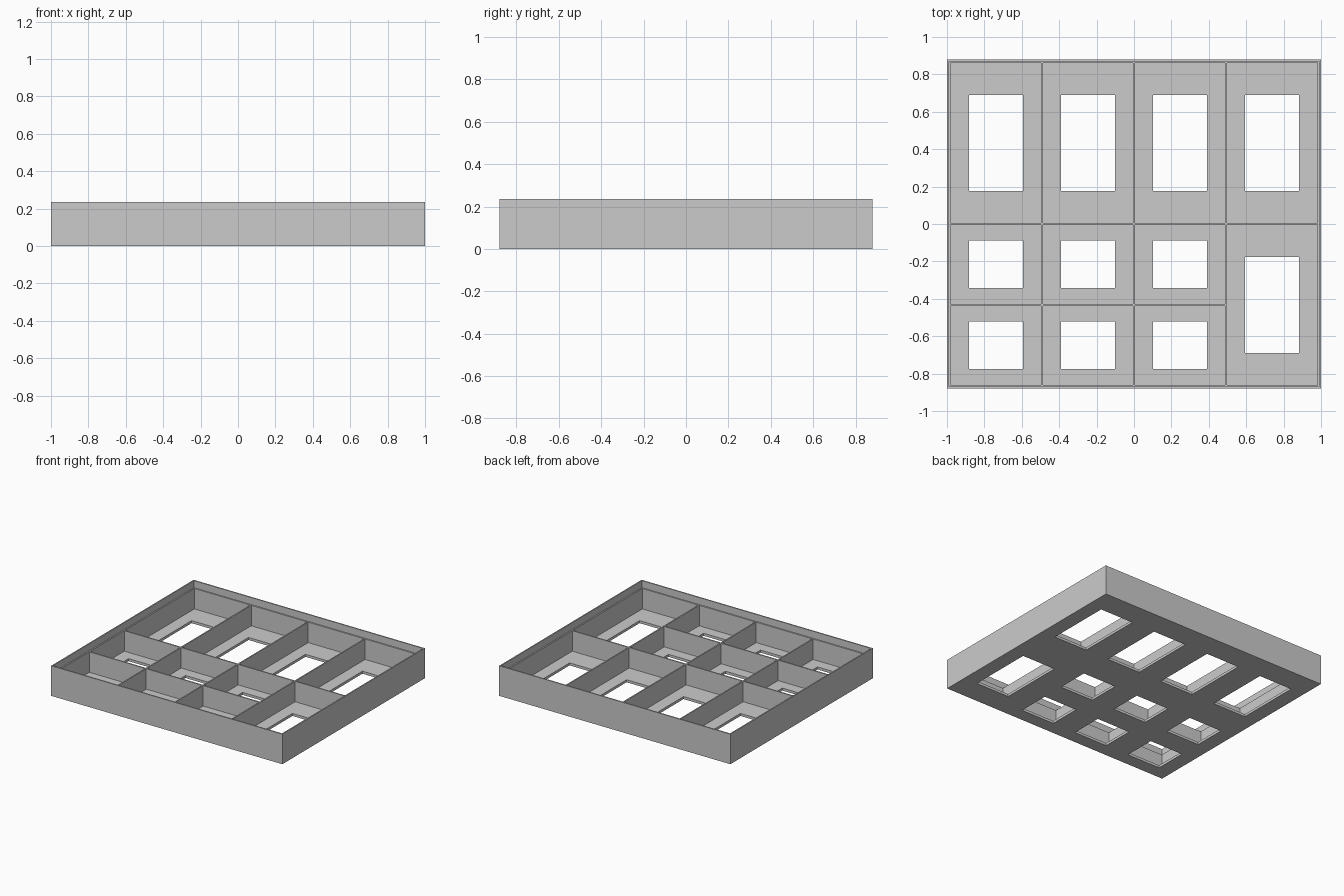
import bpy
import bmesh
from mathutils import Matrix, Vector

cube = bpy.data.objects.get("Cube")
if cube:
    bpy.data.objects.remove(cube, do_unlink=True)

# Overall sizes
HX, HY, HEIGHT = 1.0, 0.88, 0.235
FLOOR, LEDGE = 0.02, 0.18
WALL, RIM, DIVIDER = 0.02, 0.01, 0.01
OVER = 0.1  # how far cutters reach past the surface

grey = bpy.data.materials.new("plain grey")
colour = (0.6, 0.6, 0.6, 1)
grey.diffuse_color = colour
grey.use_nodes = True
grey.node_tree.nodes["Principled BSDF"].inputs["Base Color"].default_value = colour


def boxes(name, spans):
    """One object holding a box for each (low corner, high corner) pair."""
    bm = bmesh.new()
    for low, high in spans:
        low, high = Vector(low), Vector(high)
        place = Matrix.Translation((low + high) / 2) @ Matrix.Diagonal((*(high - low), 1))
        bmesh.ops.create_cube(bm, size=1, matrix=place)
    mesh = bpy.data.meshes.new(name)
    bm.to_mesh(mesh)
    bm.free()
    mesh.materials.append(grey)
    obj = bpy.data.objects.new(name, mesh)
    bpy.context.collection.objects.link(obj)
    return obj


def cut(target, name, spans):
    """Subtract the boxes from the target, then discard them."""
    cutter = boxes(name, spans)
    cutter.hide_render = True
    mod = target.modifiers.new(name, "BOOLEAN")
    mod.operation, mod.solver, mod.object = "DIFFERENCE", "EXACT", cutter
    bpy.context.view_layer.objects.active = target
    bpy.ops.object.modifier_apply(modifier=mod.name)
    bpy.data.objects.remove(cutter, do_unlink=True)


# Compartment grid: four columns, a long back row, two short front rows,
# and one undivided front compartment in the last column
inner_x, inner_y = HX - WALL, HY - WALL
column = (2 * inner_x + DIVIDER) / 4
row = (2 * inner_y + DIVIDER) / 4
cells = []
for i in range(4):
    x0 = -inner_x + i * column
    rows = [(2, 2), (0, 2)] if i == 3 else [(2, 2), (1, 1), (0, 1)]
    for start, span in rows:
        y0 = -inner_y + start * row
        cells.append((x0, y0, x0 + column - DIVIDER, y0 + span * row - DIVIDER))

# Solid block, hollowed out into the tray
tray = boxes("divided_tray", [((-HX, -HY, 0), (HX, HY, HEIGHT))])

# Recess inside the thin rim, leaving a ledge level with the dividers
cut(tray, "rim_recess", [((RIM - HX, RIM - HY, LEDGE), (HX - RIM, HY - RIM, HEIGHT + OVER))])

# Compartments
cut(tray, "compartments",
    [((x0, y0, FLOOR), (x1, y1, HEIGHT + OVER)) for x0, y0, x1, y1 in cells])

# Floor openings, centred at three fifths of each compartment
openings = []
for x0, y0, x1, y1 in cells:
    mx, my = (x1 - x0) / 5, (y1 - y0) / 5
    openings.append(((x0 + mx, y0 + my, -OVER), (x1 - mx, y1 - my, FLOOR + OVER / 2)))
cut(tray, "floor_openings", openings)
